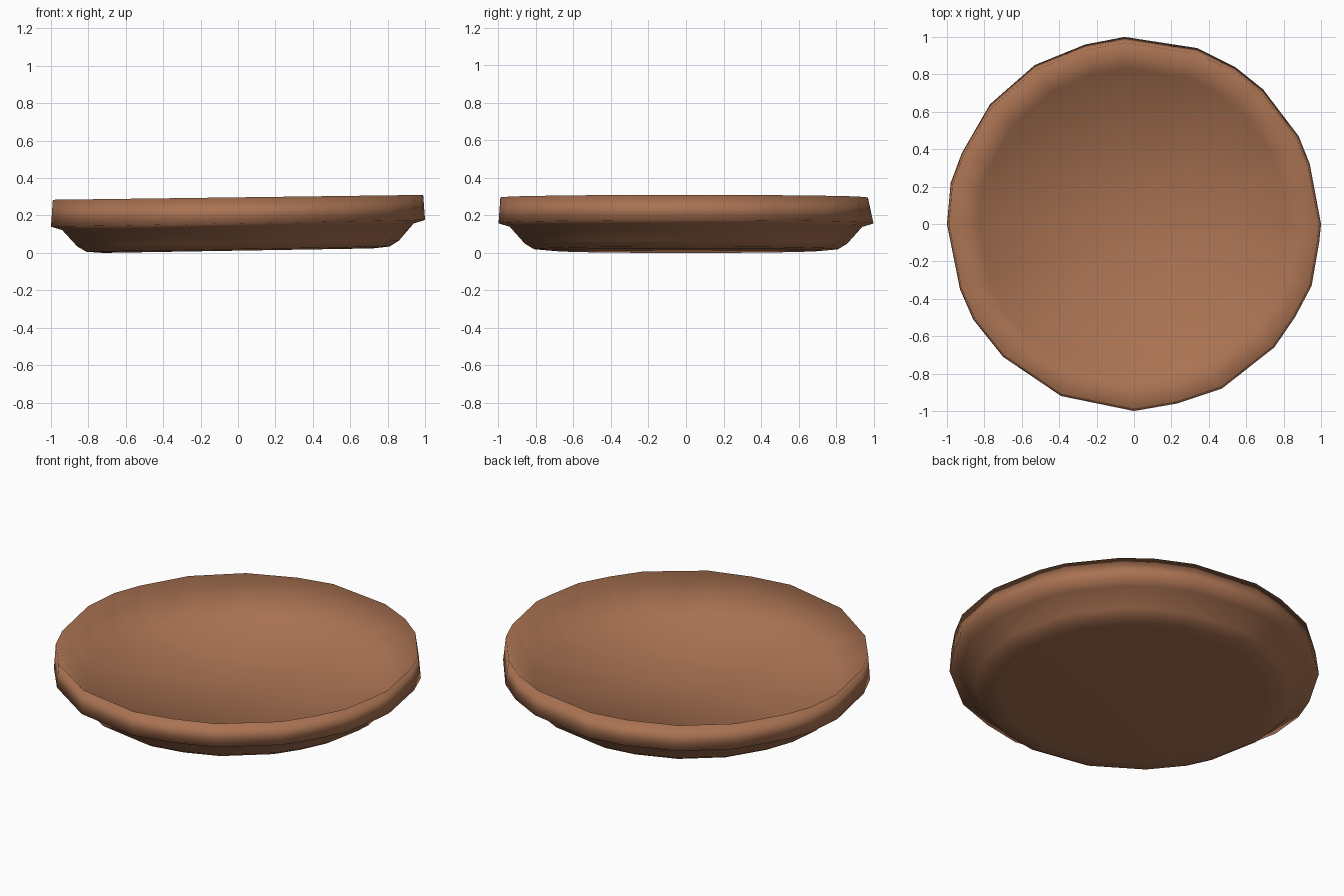
import bpy
import bmesh
from mathutils import Vector

cube = bpy.data.objects.get("Cube")
if cube:
    bpy.data.objects.remove(cube, do_unlink=True)

clay = bpy.data.materials.new("terracotta brown")
clay.use_nodes = True
colour = (0.40, 0.17, 0.085, 1)
clay.diffuse_color = colour
clay.node_tree.nodes["Principled BSDF"].inputs["Base Color"].default_value = colour

# Uneven hand-shaped outline, counter-clockwise from the back
outline = [(-.05, 1), (-.26, .96), (-.53, .85), (-.77, .64), (-.92, .38), (-.98, .22),
           (-1, 0), (-.93, -.35), (-.86, -.51), (-.7, -.71), (-.39, -.92), (0, -1),
           (.23, -.96), (.47, -.88), (.75, -.66), (.86, -.5), (.95, -.33), (.99, -.1),
           (1, 0), (.94, .32), (.88, .47), (.69, .72), (.54, .84), (.34, .94)]

# Rings from under the dish, over the rim, to the inner floor: scale, height, tilt, back shift
rings = [(.72, .012, .012, 0), (.81, .02, .014, 0), (.86, .05, .015, 0),
         (.94, .14, .018, 0), (1, .158, .018, 0), (.99, .297, .013, -.02),
         (.83, .1, .01, 0)]

bm = bmesh.new()


def add_ring(scale, height, tilt, shift):
    ring = []
    for x, y in outline:
        # the inside and underside are rounder than the edge
        p = Vector((x, y))
        if scale < .9:
            p = p.lerp(p.normalized(), .5)
        back = max(0, y)
        ring.append(bm.verts.new((p.x * scale, p.y * scale + shift * back, height + tilt * x)))
    return ring


loops = [add_ring(*r) for r in rings]
count = len(outline)
for low, high in zip(loops, loops[1:]):
    for i in range(count):
        j = (i + 1) % count
        bm.faces.new((low[i], low[j], high[j], high[i]))

# Close the slightly hollow underside and the inner floor
for ring, z in ((loops[0], .022), (loops[-1], .07)):
    centre = bm.verts.new((0, 0, z))
    for i in range(count):
        bm.faces.new((ring[i], ring[(i + 1) % count], centre))

bmesh.ops.recalc_face_normals(bm, faces=bm.faces)
for face in bm.faces:
    face.smooth = True

mesh = bpy.data.meshes.new("shallow_dish")
bm.to_mesh(mesh)
bm.free()
mesh.materials.append(clay)
dish = bpy.data.objects.new("shallow_dish", mesh)
bpy.context.collection.objects.link(dish)
